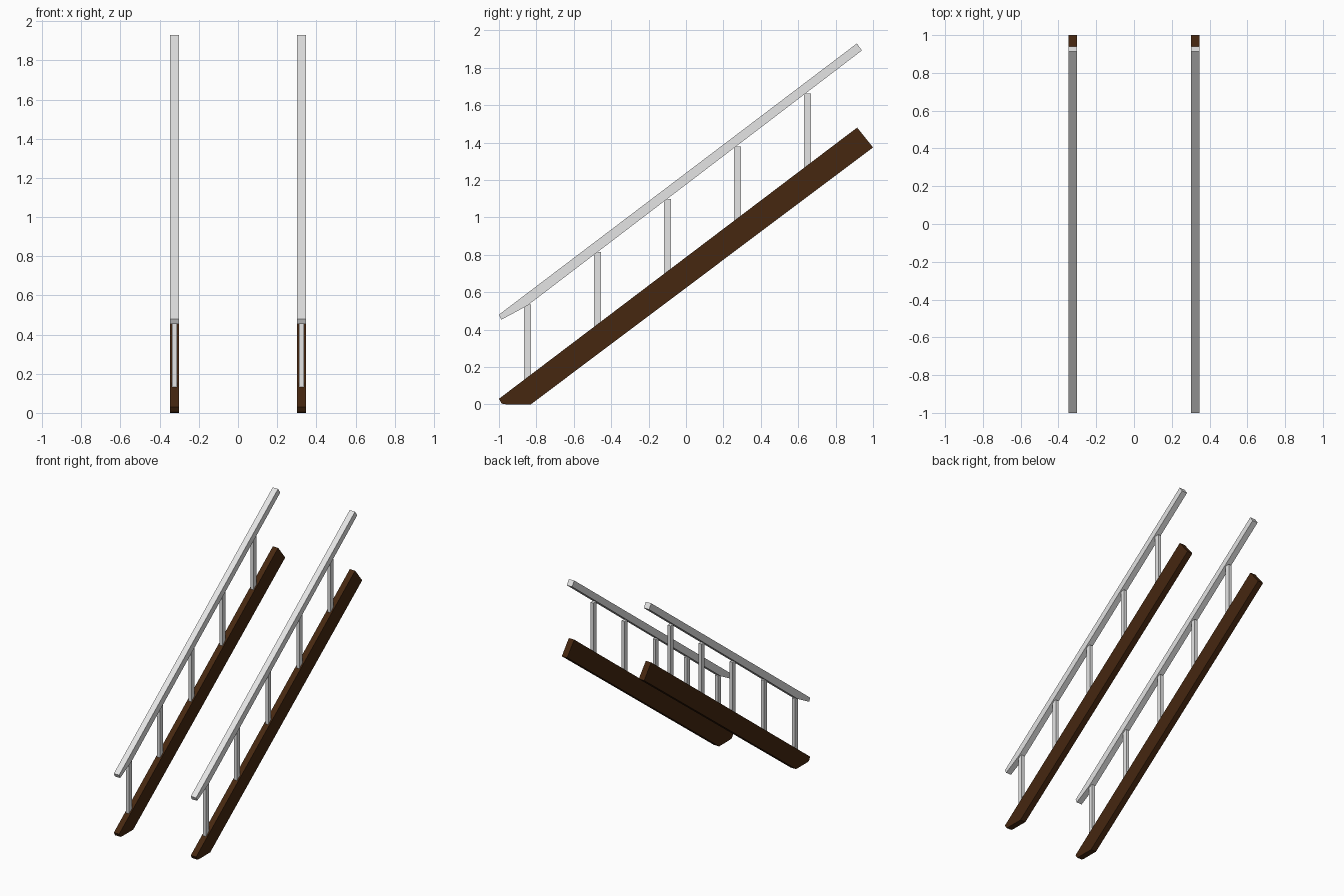
import bpy, bmesh

if "Cube" in bpy.data.objects:
    bpy.data.objects.remove(bpy.data.objects["Cube"])

X_MID, X_HALF = 0.3245, 0.0225   # centre and half thickness of each side


def material(name, rgb):
    m = bpy.data.materials.new(name)
    m.diffuse_color = (*rgb, 1.0)
    m.use_nodes = True
    m.node_tree.nodes["Principled BSDF"].inputs["Base Color"].default_value = m.diffuse_color
    return m


brown = material("dark brown wood", (0.061, 0.020, 0.005))
white = material("off white paint", (0.78, 0.78, 0.78))


def extrude_profile(name, profile, x_mid, half, mat):
    """Extrude a (y, z) side profile along x into a solid bar."""
    bm = bmesh.new()
    face = bm.faces.new([bm.verts.new((x_mid - half, y, z)) for y, z in profile])
    ext = bmesh.ops.extrude_face_region(bm, geom=[face])
    moved = [g for g in ext["geom"] if isinstance(g, bmesh.types.BMVert)]
    bmesh.ops.translate(bm, verts=moved, vec=(2 * half, 0, 0))
    bmesh.ops.recalc_face_normals(bm, faces=bm.faces)
    mesh = bpy.data.meshes.new(name)
    bm.to_mesh(mesh)
    bm.free()
    mesh.materials.append(mat)
    obj = bpy.data.objects.new(name, mesh)
    bpy.context.collection.objects.link(obj)
    return obj


# Side profiles (y, z)
stringer = [(-1.0, 0.03), (-0.985, 0.004), (-0.96, 0.0), (-0.83, 0.0),
            (1.0, 1.374), (0.915, 1.48)]
rail = [(-1.0, 0.48), (-0.987, 0.453), (-0.85, 0.527),
        (0.94, 1.892), (0.914, 1.93)]

for side, sx in (("left", -1), ("right", 1)):
    x = sx * X_MID
    extrude_profile(f"{side}_stringer", stringer, x, X_HALF, brown)
    extrude_profile(f"{side}_handrail", rail, x, X_HALF, white)
    # Five evenly spaced upright balusters
    for i in range(5):
        y = -0.848 + 0.3745 * i
        top = 0.533 + 0.282 * i
        low = top - 0.43
        post = [(y - 0.018, low), (y + 0.018, low), (y + 0.018, top), (y - 0.018, top)]
        extrude_profile(f"{side}_baluster_{i + 1}", post, x, 0.0125, white)
